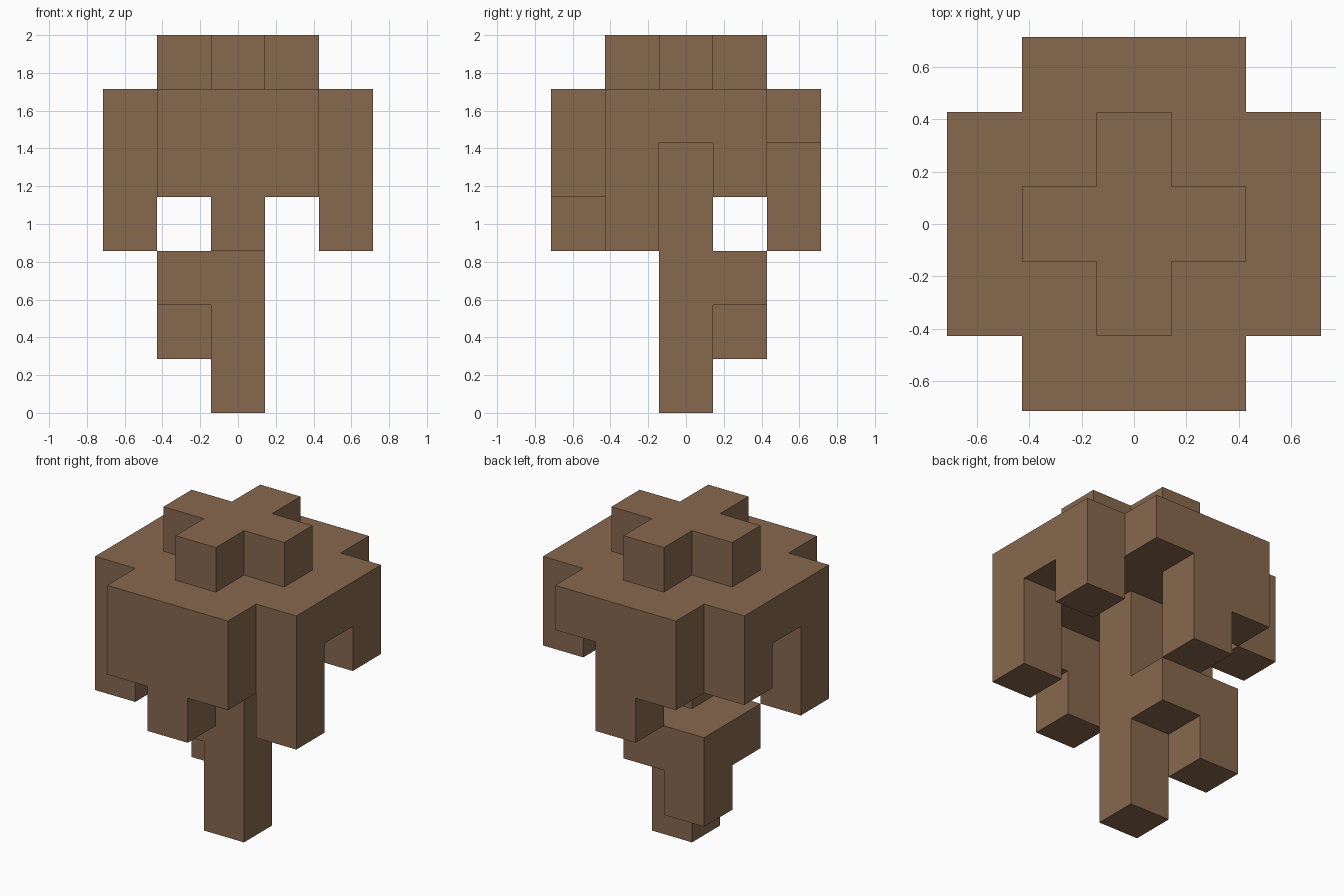
import bpy
import bmesh
from itertools import product
from mathutils import Vector

UNIT = 2 / 7  # edge of one cube of the grid

old = bpy.data.objects.get("Cube")
if old:
    bpy.data.objects.remove(old, do_unlink=True)

brown = bpy.data.materials.new("brown")
brown.use_nodes = True
colour = (0.245, 0.14, 0.077, 1)
brown.diffuse_color = colour
bsdf = brown.node_tree.nodes["Principled BSDF"]
bsdf.inputs["Base Color"].default_value = colour
bsdf.inputs["Roughness"].default_value = 0.9


def block(xs, ys, zs):
    """Grid cells of a box, each axis given as (first, last)."""
    return set(product(*(range(a, b + 1) for a, b in (xs, ys, zs))))


def column(x, y, low, high=4):
    return block((x, x), (y, y), (low, high))


parts = {
    # plus-shaped top knob
    "crown": block((-1, 1), (0, 0), (6, 6)) | block((0, 0), (-1, 1), (6, 6)),
    # wide slab with notched corners
    "cap": block((-2, 2), (-1, 1), (5, 5)) | block((-1, 1), (-2, 2), (5, 5)),
    # hanging rim pieces
    "front_rim": block((-1, 1), (-2, -2), (4, 4)) | column(0, -2, 3),
    "back_rim": column(0, 2, 3) | column(-1, 2, 4),
    "left_rim": column(2, -1, 3) | column(2, 1, 4),
    "right_rim": column(-2, -1, 3) | column(-2, 1, 4),
    # central stem and its side growth
    "stem": column(0, 0, 0),
    "side_growth": (block((-1, 0), (0, 1), (2, 2)) - {(0, 0, 2)}) | {(-1, 1, 1)},
}
solid = set().union(*parts.values())


def build(name, cells):
    """Make one part, keeping only faces not covered by a neighbouring cell."""
    bm = bmesh.new()
    for cell in sorted(cells):
        centre = Vector(cell) + Vector((0, 0, 0.5))
        made = bmesh.ops.create_cube(bm, size=1)["verts"]
        bmesh.ops.translate(bm, verts=made, vec=centre)
        faces = {f for v in made for f in v.link_faces}
        hidden = []
        for f in faces:
            step = f.calc_center_median() - centre
            neighbour = tuple(c + round(2 * s) for c, s in zip(cell, step))
            if neighbour in solid:
                hidden.append(f)
        bmesh.ops.delete(bm, geom=hidden, context='FACES')
    bmesh.ops.remove_doubles(bm, verts=bm.verts, dist=0.001)
    bmesh.ops.scale(bm, verts=bm.verts, vec=(UNIT, UNIT, UNIT))
    mesh = bpy.data.meshes.new(name)
    bm.to_mesh(mesh)
    bm.free()
    mesh.materials.append(brown)
    bpy.context.scene.collection.objects.link(bpy.data.objects.new(name, mesh))


for part_name, part_cells in parts.items():
    build(part_name, part_cells)
